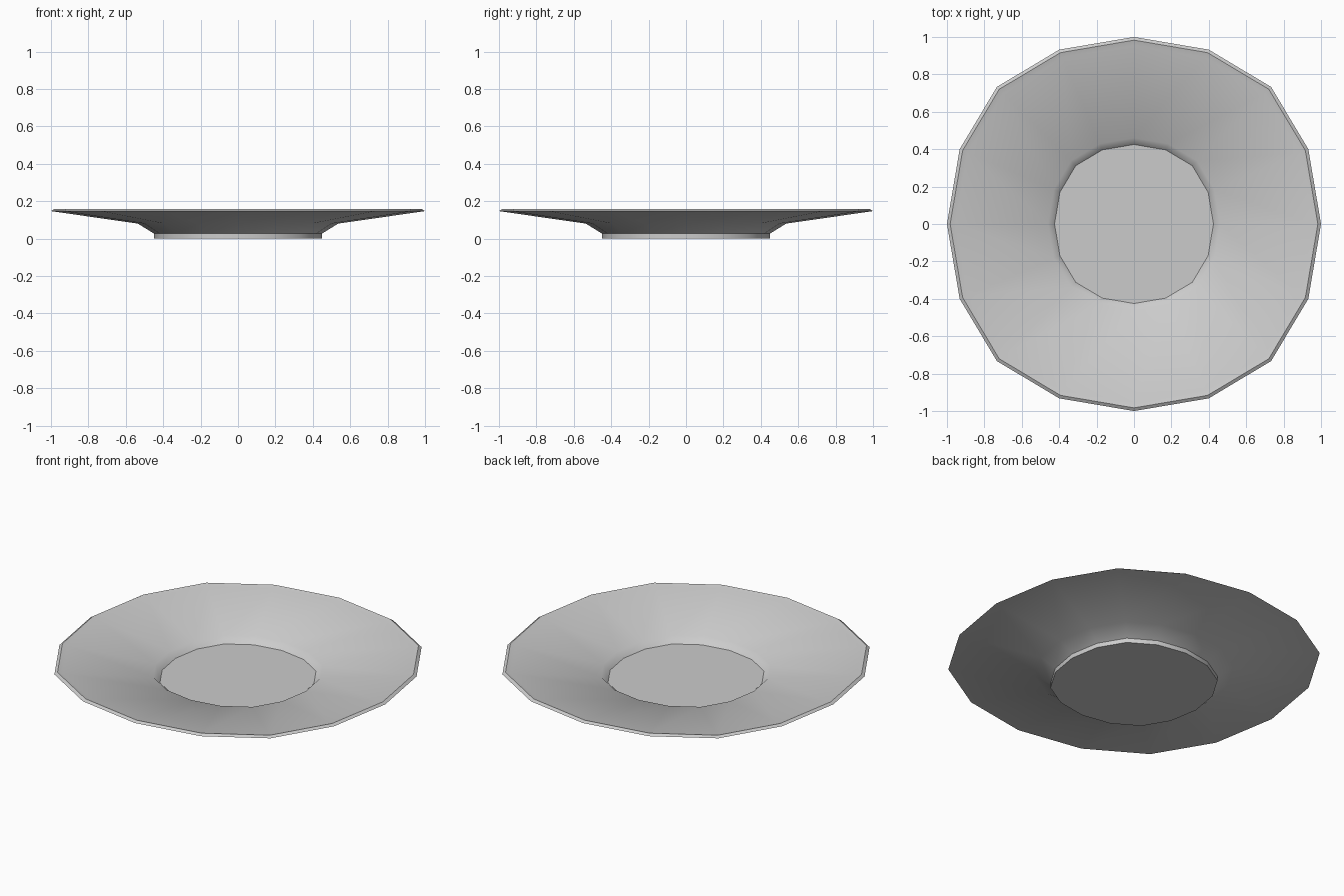
import bpy, bmesh, math

if "Cube" in bpy.data.objects:
    bpy.data.objects.remove(bpy.data.objects["Cube"])

# Quarter of the slightly squared 16-sided outline, repeated by rotation
QUARTER = [(1.0, 0.0), (0.932, 0.4), (0.733, 0.733), (0.4, 0.932)]
outline = []
for q in range(4):
    c, s = round(math.cos(q * math.pi / 2)), round(math.sin(q * math.pi / 2))
    outline += [(x * c - y * s, x * s + y * c) for x, y in QUARTER]

# Section (radius, height): foot, underside, rounded rim, upper face, well
PROFILE = [(0.45, 0.0), (0.45, 0.027), (0.535, 0.08), (1.0, 0.147),
           (0.983, 0.158), (0.955, 0.15), (0.46, 0.083), (0.425, 0.048)]

bm = bmesh.new()
rings = [[bm.verts.new((x * r, y * r, z)) for x, y in outline] for r, z in PROFILE]
n = len(outline)
for low, high in zip(rings, rings[1:]):
    for i in range(n):
        j = (i + 1) % n
        bm.faces.new((low[i], low[j], high[j], high[i]))

# Flat base and well floor
bm.faces.new(rings[0][::-1])
bm.faces.new(rings[-1])
bmesh.ops.recalc_face_normals(bm, faces=bm.faces[:])

mesh = bpy.data.meshes.new("saucer")
bm.to_mesh(mesh)
bm.free()
saucer = bpy.data.objects.new("saucer", mesh)
bpy.context.collection.objects.link(saucer)
bpy.context.view_layer.objects.active = saucer
saucer.select_set(True)
bpy.ops.object.shade_smooth_by_angle(angle=math.radians(40))
